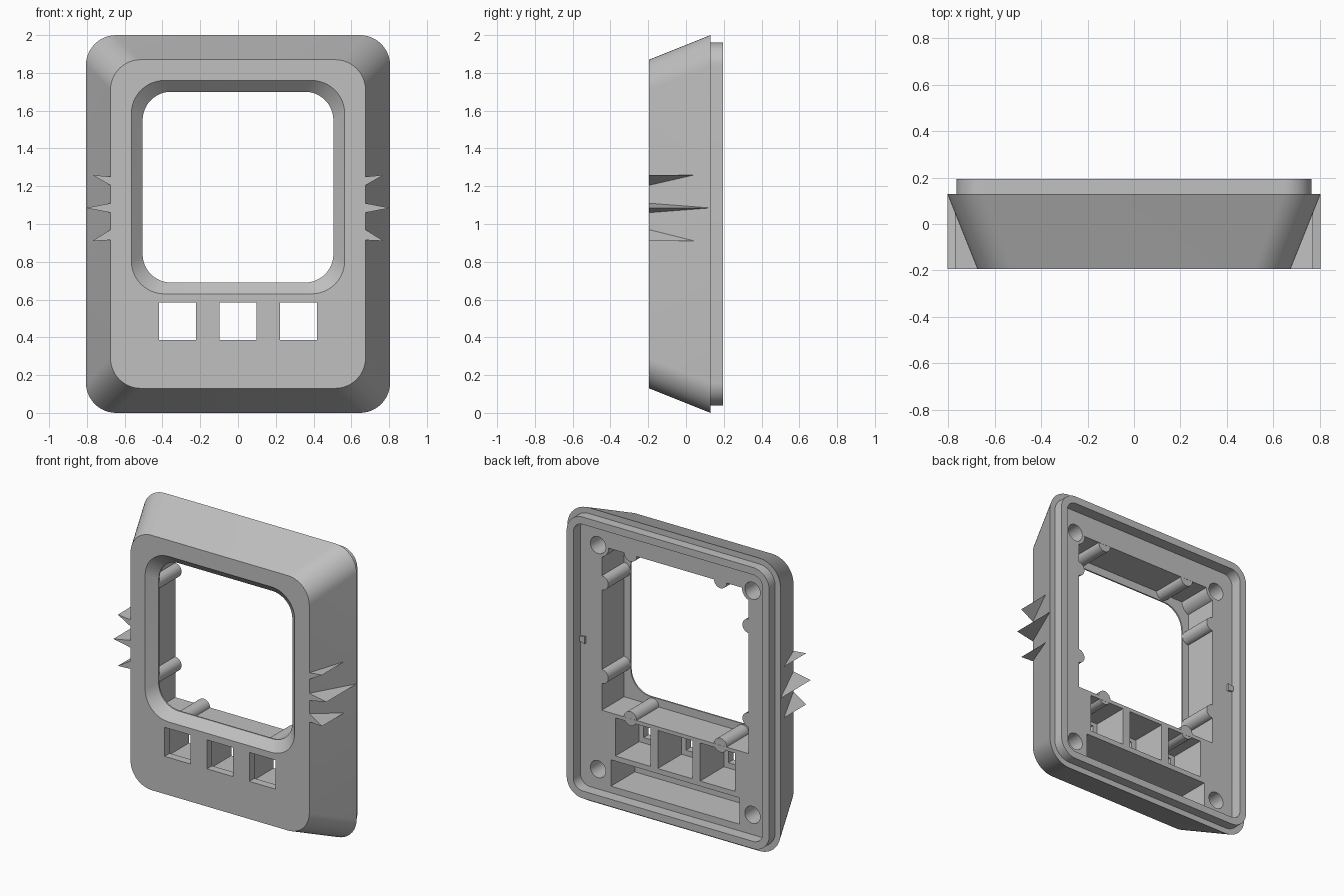
import bpy, bmesh, math

old = bpy.data.objects.get("Cube")
if old:
    bpy.data.objects.remove(old, do_unlink=True)

grey = bpy.data.materials.new("matte_grey")
grey.use_nodes = True
colour = (0.53, 0.53, 0.53, 1)
grey.diffuse_color = colour
grey.node_tree.nodes["Principled BSDF"].inputs["Base Color"].default_value = colour


def rounded(hx, z0, z1, r, steps=12):
    """Rounded rectangle outline in the x-z plane."""
    pts = []
    corners = [(hx - r, z1 - r), (r - hx, z1 - r), (r - hx, z0 + r), (hx - r, z0 + r)]
    for i, (cx, cz) in enumerate(corners):
        for s in range(steps + 1):
            a = math.pi / 2 * (i + s / steps)
            pts.append((cx + r * math.cos(a), cz + r * math.sin(a)))
    return pts


def box(x0, x1, z0, z1):
    return [(x1, z1), (x0, z1), (x0, z0), (x1, z0)]


def circle(cx, cz, r, n=32):
    return [(cx + r * math.cos(2 * math.pi * i / n), cz + r * math.sin(2 * math.pi * i / n))
            for i in range(n)]


def loft(name, sections):
    """Closed solid through (y, outline) sections."""
    bm = bmesh.new()
    rings = [[bm.verts.new((x, y, z)) for x, z in outline] for y, outline in sections]
    n = len(rings[0])
    for a, b in zip(rings, rings[1:]):
        for i in range(n):
            j = (i + 1) % n
            bm.faces.new((a[i], a[j], b[j], b[i]))
    bm.faces.new(rings[0])
    bm.faces.new(rings[-1])
    bmesh.ops.recalc_face_normals(bm, faces=bm.faces)
    mesh = bpy.data.meshes.new(name)
    bm.to_mesh(mesh)
    bm.free()
    mesh.materials.append(grey)
    ob = bpy.data.objects.new(name, mesh)
    bpy.context.collection.objects.link(ob)
    return ob


def prism(name, outline, y0, y1):
    return loft(name, [(y0, outline), (y1, outline)])


def activate(ob):
    bpy.ops.object.select_all(action='DESELECT')
    ob.select_set(True)
    bpy.context.view_layer.objects.active = ob


def combine(target, tool, operation):
    """Apply a boolean and discard the tool."""
    activate(target)
    mod = target.modifiers.new("bool", 'BOOLEAN')
    mod.operation = operation
    mod.solver = 'EXACT'
    mod.object = tool
    bpy.ops.object.modifier_apply(modifier=mod.name)
    bpy.data.objects.remove(tool, do_unlink=True)


FRONT, STEP, BACK = -0.195, 0.13, 0.195
FLOOR, PLATE = 0.116, -0.125     # rear floor and inside of the front plate

# Tapered housing with the stepped rear lip
housing = loft("housing", [
    (FRONT, rounded(0.675, 0.13, 1.87, 0.16)),
    (STEP, rounded(0.805, 0, 2, 0.16)),
    (STEP, rounded(0.765, 0.04, 1.96, 0.12)),
    (BACK, rounded(0.765, 0.04, 1.96, 0.12))])

# Rear recess, window pocket and bevelled window opening
combine(housing, prism("recess", rounded(0.715, 0.09, 1.91, 0.07), FLOOR, 0.3), 'DIFFERENCE')
combine(housing, prism("pocket", box(-0.555, 0.555, 0.635, 1.755), PLATE, 0.25), 'DIFFERENCE')
combine(housing, loft("opening", [
    (FRONT - 0.01, rounded(0.575, 0.62, 1.77, 0.18)),
    (-0.135, rounded(0.505, 0.69, 1.70, 0.15)),
    (-0.05, rounded(0.505, 0.69, 1.70, 0.15))]), 'DIFFERENCE')

# Button holes with wider pockets behind
for cx in (-0.32, 0, 0.32):
    combine(housing, prism("button", box(cx - 0.098, cx + 0.098, 0.387, 0.585), -0.3, 0), 'DIFFERENCE')
    combine(housing, prism("button_pocket", box(cx - 0.132, cx + 0.132, 0.35, 0.61), -0.14, 0.25), 'DIFFERENCE')

# Long slot under the buttons
combine(housing, prism("slot", box(-0.485, 0.485, 0.135, 0.315), -0.14, 0.25), 'DIFFERENCE')

# Half-round ribs along the pocket walls
ribs = [(sx * 0.555, z) for sx in (-1, 1) for z in (0.865, 1.505)]
ribs += [(sx * 0.34, z) for sx in (-1, 1) for z in (0.635, 1.755)]
for x, z in ribs:
    combine(housing, prism("rib", circle(x, z, 0.048), PLATE - 0.005, FLOOR - 0.001), 'UNION')

# Screw bosses in the top corners and blind screw holes in all four
for sx in (-1, 1):
    combine(housing, prism("boss", circle(sx * 0.583, 1.755, 0.08), PLATE - 0.005, FLOOR - 0.001), 'UNION')
    for z in (0.225, 1.755):
        combine(housing, prism("screw_hole", circle(sx * 0.583, z, 0.058), -0.03, 0.25), 'DIFFERENCE')

activate(housing)
bpy.ops.object.shade_smooth_by_angle(angle=math.radians(30))

# Three grip spikes on each flank: base low, base high, tip x, tip z, rear end
spikes = [("lower", 0.915, 0.97, 0.771, 0.91, 0.045),
          ("middle", 1.06, 1.11, 0.805, 1.085, 0.129),
          ("upper", 1.205, 1.25, 0.771, 1.26, 0.045)]
for label, low, high, tip_x, tip_z, rear in spikes:
    outline = [(0.675, low), (tip_x, tip_z), (0.675, high)]
    spike = prism(label + "_grip_spikes", outline, FRONT, rear)
    mirror = spike.modifiers.new("mirror", 'MIRROR')
    mirror.use_axis[0] = True
    mirror.use_mirror_merge = False
